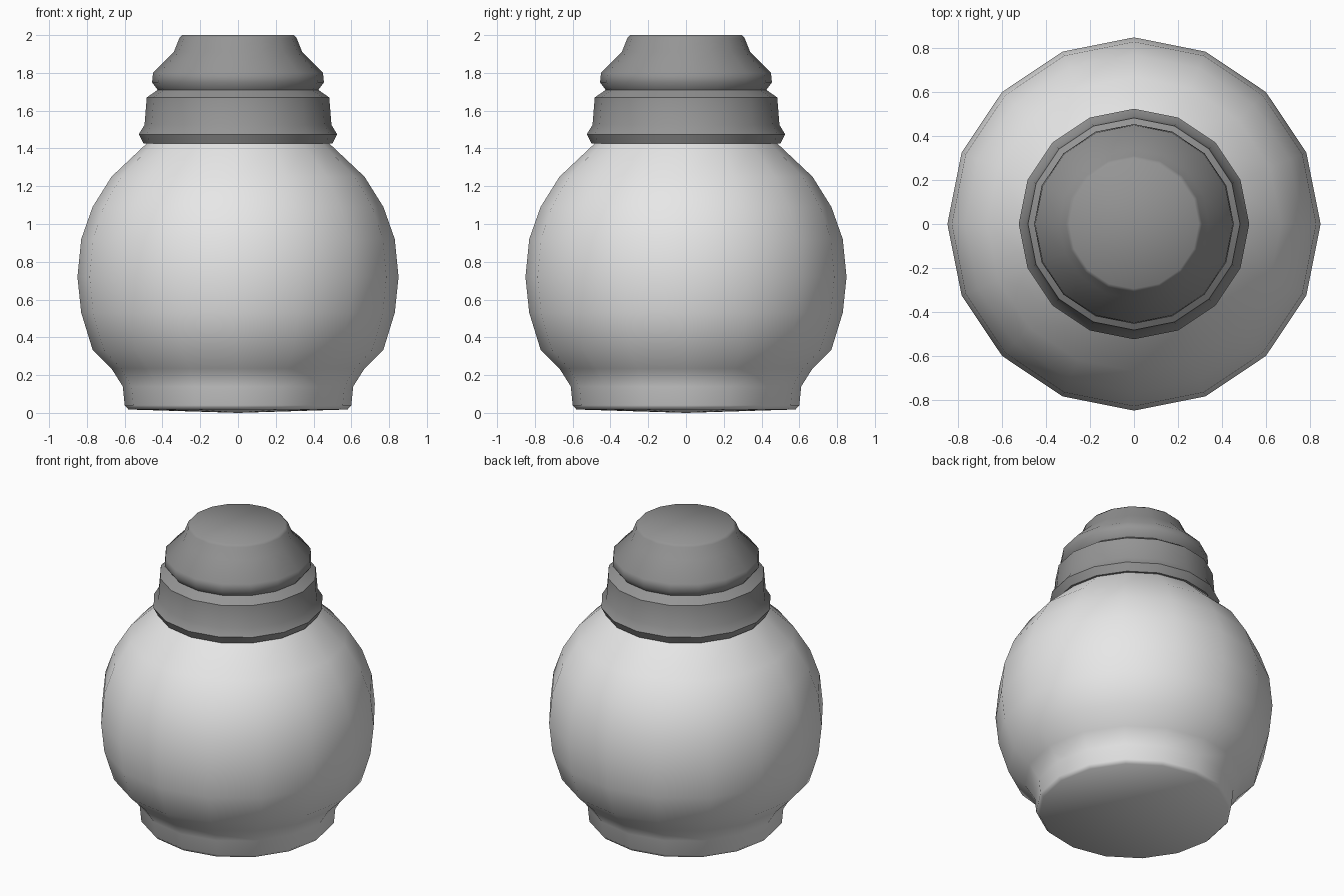
import bpy, bmesh, math

if "Cube" in bpy.data.objects:
    bpy.data.objects.remove(bpy.data.objects["Cube"])

SIDES = 16


def material(name, value):
    m = bpy.data.materials.new(name)
    m.diffuse_color = (value, value, value, 1)
    m.use_nodes = True
    m.node_tree.nodes["Principled BSDF"].inputs["Base Color"].default_value = m.diffuse_color
    return m


def lathe(name, profile, mat, bottom=None, top=None):
    """Revolve (radius, z) points; optional centre heights close the ends."""
    bm = bmesh.new()
    rings = []
    for r, z in profile:
        rings.append([bm.verts.new((r * math.cos(2 * math.pi * i / SIDES),
                                    r * math.sin(2 * math.pi * i / SIDES), z))
                      for i in range(SIDES)])
    for a, b in zip(rings, rings[1:]):
        for i in range(SIDES):
            j = (i + 1) % SIDES
            bm.faces.new((a[i], a[j], b[j], b[i]))
    if bottom is not None:
        c = bm.verts.new((0, 0, bottom))
        for i in range(SIDES):
            bm.faces.new((c, rings[0][(i + 1) % SIDES], rings[0][i]))
    if top is not None:
        bm.faces.new(rings[-1])
    mesh = bpy.data.meshes.new(name)
    bm.to_mesh(mesh)
    bm.free()
    mesh.materials.append(mat)
    obj = bpy.data.objects.new(name, mesh)
    bpy.context.collection.objects.link(obj)
    bpy.ops.object.select_all(action='DESELECT')
    obj.select_set(True)
    bpy.context.view_layer.objects.active = obj
    bpy.ops.object.shade_smooth_by_angle(angle=math.radians(50))
    return obj


white = material("off_white", 0.8)
grey = material("cap_grey", 0.3)

# Round jar body with a foot ring
lathe("jar_body", [
    (0.58, 0.018), (0.60, 0.04), (0.61, 0.14), (0.67, 0.235), (0.77, 0.335),
    (0.83, 0.53), (0.85, 0.72), (0.83, 0.92), (0.77, 1.09), (0.67, 1.25),
    (0.49, 1.42), (0.46, 1.45)], white, bottom=0.0)

# Stepped screw cap
lathe("cap", [
    (0.47, 1.425), (0.50, 1.425), (0.525, 1.475), (0.495, 1.525),
    (0.483, 1.67), (0.425, 1.71), (0.455, 1.75), (0.45, 1.80),
    (0.34, 1.91), (0.31, 1.985), (0.295, 2.0)], grey, top=2.0)
